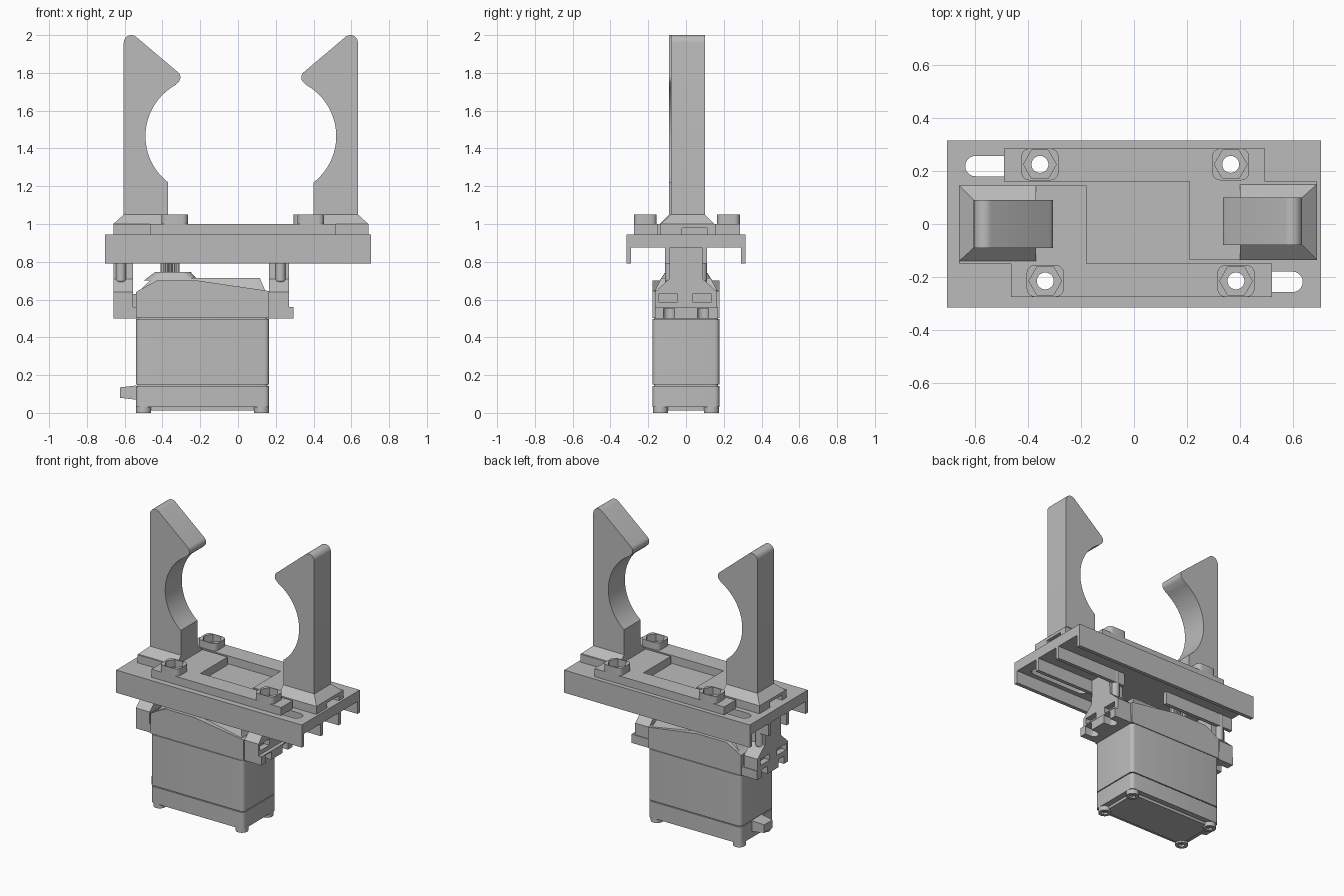
import bpy, bmesh, math
from mathutils import Matrix

cube = bpy.data.objects.get("Cube")
if cube:
    bpy.data.objects.remove(cube, do_unlink=True)

COLOR = (0.5, 0.5, 0.5, 1)
mat = bpy.data.materials.new("plain_grey")
mat.use_nodes = True
mat.diffuse_color = COLOR
mat.node_tree.nodes["Principled BSDF"].inputs["Base Color"].default_value = COLOR
parts = []


def arc(cx, cy, r, a0, a1, n):
    """Points along an arc, angles in degrees."""
    angles = [math.radians(a0 + (a1 - a0) * i / n) for i in range(n + 1)]
    return [(cx + r * math.cos(a), cy + r * math.sin(a)) for a in angles]


def ngon(cx, cy, r, n=24):
    return arc(cx, cy, r, 0, 360, n)[:-1]


def rrect(x0, x1, y0, y1, r=0.0, n=5):
    """Rectangle outline, rounded when r is given."""
    if not r:
        return [(x0, y0), (x1, y0), (x1, y1), (x0, y1)]
    centres = [(x1 - r, y1 - r), (x0 + r, y1 - r), (x0 + r, y0 + r), (x1 - r, y0 + r)]
    return [p for i, (x, y) in enumerate(centres) for p in arc(x, y, r, 90 * i, 90 * i + 90, n)]


def prism(name, pts, lo, hi, axis="Z", top=None):
    """Extrude an outline along an axis, optionally to a second outline."""
    place = {"X": lambda a, b, h: (h, a, b),
             "Y": lambda a, b, h: (a, h, b),
             "Z": lambda a, b, h: (a, b, h)}[axis]
    bm = bmesh.new()
    low = [bm.verts.new(place(a, b, lo)) for a, b in pts]
    high = [bm.verts.new(place(a, b, hi)) for a, b in (top or pts)]
    bm.faces.new(low)
    bm.faces.new(high)
    for i in range(len(low)):
        j = (i + 1) % len(low)
        bm.faces.new((low[i], low[j], high[j], high[i]))
    bmesh.ops.remove_doubles(bm, verts=bm.verts, dist=0.0001)
    bmesh.ops.recalc_face_normals(bm, faces=bm.faces)
    me = bpy.data.meshes.new(name)
    bm.to_mesh(me)
    bm.free()
    me.materials.append(mat)
    ob = bpy.data.objects.new(name, me)
    bpy.context.collection.objects.link(ob)
    parts.append(ob)
    return ob


def cut(ob, cutters):
    """Subtract the cutters, keep the result, drop the cutters."""
    for c in cutters:
        m = ob.modifiers.new("cut", "BOOLEAN")
        m.operation, m.solver, m.object = "DIFFERENCE", "EXACT", c
    bpy.context.view_layer.update()
    dg = bpy.context.evaluated_depsgraph_get()
    me = bpy.data.meshes.new_from_object(ob.evaluated_get(dg))
    ob.modifiers.clear()
    ob.data = me
    for c in cutters:
        parts.remove(c)
        bpy.data.objects.remove(c, do_unlink=True)


# Slide plate with long slots, edge flanges and broken rails beneath
plate = prism("slide_plate", rrect(-0.705, 0.705, -0.315, 0.315), 0.875, 0.945)
slots = []
for s in (1, -1):
    for x0, x1 in ((0.2, 0.637), (-0.45, -0.02)):
        a, b = sorted((s * x0, s * x1))
        c, d = sorted((s * -0.257, s * -0.18))
        slots.append(prism("slot_cutter", rrect(a, b, c, d, 0.038), 0.8, 1.0))
cut(plate, slots)
for s, side in ((1, "back"), (-1, "front")):
    y0, y1 = sorted((s * 0.29, s * 0.315))
    prism(side + "_flange", rrect(-0.705, 0.705, y0, y1), 0.79, 0.876)
    y0, y1 = sorted((s * 0.085, s * 0.11))
    prism(side + "_rail_right", rrect(-0.705, -0.17, y0, y1), 0.79, 0.876)
    prism(side + "_rail_left", rrect(0.17, 0.705, y0, y1), 0.79, 0.876)

# Right jaw: sliding base with side bar
jaw = []
base = prism("right_jaw_base", [(-0.66, 0.145), (-0.18, 0.145), (-0.18, -0.15), (0.52, -0.15),
                                (0.52, -0.275), (-0.465, -0.275), (-0.465, -0.15), (-0.66, -0.15)],
             0.945, 1.0)
BOLTS = (-0.335, 0.385)
BOLT_Y = -0.215
cut(base, [prism("hole_cutter", ngon(x, BOLT_Y, 0.032), 0.9, 1.1) for x in BOLTS]
    + [prism("notch_cutter", rrect(-0.7, -0.35, -0.1, 0.03), 0.93, 0.98)])
jaw.append(base)

# Nut bosses with hex pockets
for x, where in zip(BOLTS, ("outer", "inner")):
    boss = prism("right_jaw_boss_" + where,
                 rrect(x - 0.07, x + 0.07, BOLT_Y - 0.06, BOLT_Y + 0.06, 0.03), 0.99, 1.05)
    cut(boss, [prism("hex_cutter", ngon(x, BOLT_Y, 0.062, 6), 1.0, 1.1),
               prism("hole_cutter", ngon(x, BOLT_Y, 0.032), 0.9, 1.1)])
    jaw.append(boss)

# Tapered foot and hooked arm
jaw.append(prism("right_jaw_foot", rrect(-0.66, -0.37, -0.14, 0.145), 1.0, 1.05,
                 top=rrect(-0.605, -0.37, -0.09, 0.09)))
profile = [(-0.37, 1.05), (-0.605, 1.05)]
profile += arc(-0.565, 1.96, 0.04, 180, 52, 8)
profile += arc(-0.341, 1.776, 0.036, 52, -60, 8)
profile += arc(-0.18, 1.465, 0.31, 119, 232, 28)
jaw.append(prism("right_jaw_arm", profile, -0.09, 0.09, "Y"))

# Left jaw is the right one turned half round
turn = Matrix.Translation((0.03, 0.01, 0)) @ Matrix.Rotation(math.pi, 4, "Z")
for ob in jaw:
    twin = ob.copy()
    twin.data = ob.data.copy()
    twin.data.transform(turn)
    twin.name = ob.name.replace("right", "left")
    bpy.context.collection.objects.link(twin)
    parts.append(twin)


# Motor case: cap, seam, body, sloped top
def case(inset=0.0):
    return rrect(-0.54 + inset, 0.165 - inset, -0.177 + inset, 0.177 - inset, 0.025)


prism("motor_bottom_plate", rrect(-0.5, 0.125, -0.14, 0.14, 0.02), 0.012, 0.03)
prism("motor_cap", case(), 0.03, 0.143)
prism("motor_seam", case(0.008), 0.14, 0.155)
prism("motor_body", case(), 0.149, 0.498)
prism("motor_upper_seam", case(0.008), 0.49, 0.51)
prism("motor_upper_case", [(-0.54, 0.502), (0.165, 0.502), (0.165, 0.645), (-0.21, 0.7),
                           (-0.43, 0.7), (-0.505, 0.66), (-0.54, 0.64)], -0.177, 0.177, "Y")
prism("motor_crown", rrect(-0.525, 0.145, -0.165, 0.165), 0.645, 0.715,
      top=rrect(-0.45, 0.115, -0.13, 0.13))
prism("gear_housing", rrect(-0.5, -0.21, -0.14, 0.14, 0.05), 0.7, 0.745,
      top=rrect(-0.44, -0.25, -0.11, 0.11, 0.05))
prism("cable_relief", rrect(-0.045, 0.045, 0.08, 0.135), -0.625, -0.54, "X",
      top=rrect(-0.055, 0.055, 0.07, 0.145))
for x in (-0.5, 0.125):
    for y in (-0.135, 0.135):
        screw = prism("case_screw", ngon(x, y, 0.04), 0.0, 0.035)
        cut(screw, [prism("recess_cutter", ngon(x, y, 0.022, 6), -0.01, 0.015)])

# Splined output shaft
teeth = [p if i % 2 else (-0.36 + (p[0] + 0.36) * 0.85, p[1] * 0.85)
         for i, p in enumerate(ngon(-0.36, 0, 0.052, 40))]
prism("output_shaft", teeth, 0.74, 0.876)

# Mounting ears and hanger brackets at both ends
hanger = [(-0.165, 0.555), (0.165, 0.555), (0.165, 0.64), (0.088, 0.71), (0.085, 0.876),
          (-0.085, 0.876), (-0.088, 0.71), (-0.165, 0.64)]
for side, e0, e1, h0, h1, pin, face in (("right", -0.66, -0.535, -0.66, -0.555, -0.62, -0.66),
                                        ("left", 0.16, 0.295, 0.165, 0.27, 0.225, 0.27)):
    ear = prism(side + "_ear", rrect(e0, e1, -0.165, 0.17), 0.5, 0.56)
    outer = e0 if side == "right" else e1
    cut(ear, [prism("slot_cutter", rrect(outer - 0.075, outer + 0.075, y - 0.03, y + 0.03, 0.029),
                    0.45, 0.553) for y in (-0.09, 0.09)])
    bracket = prism(side + "_hanger", hanger, h0, h1, "X")
    cut(bracket, [prism("window_cutter", rrect(y - 0.05, y + 0.05, 0.587, 0.63),
                        face - 0.04, face + 0.04, "X") for y in (-0.095, 0.085)])
    for y in (-0.085, 0.085):
        prism(side + "_hanger_pin", ngon(pin, y, 0.027, 16), 0.7, 0.876)
        prism(side + "_pin_tip", ngon(pin, y, 0.014, 16), 0.68, 0.7, top=ngon(pin, y, 0.027, 16))
    # Web joining the hanger to the motor case
    w0, w1 = (-0.56, -0.53) if side == "right" else (0.155, 0.17)
    prism(side + "_web", rrect(-0.15, 0.15, 0.56, 0.63), w0, w1, "X")

# Smooth curved faces, keep edges sharp
bpy.ops.object.select_all(action="DESELECT")
for ob in parts:
    ob.select_set(True)
bpy.context.view_layer.objects.active = parts[0]
bpy.ops.object.shade_smooth_by_angle(angle=math.radians(30))
